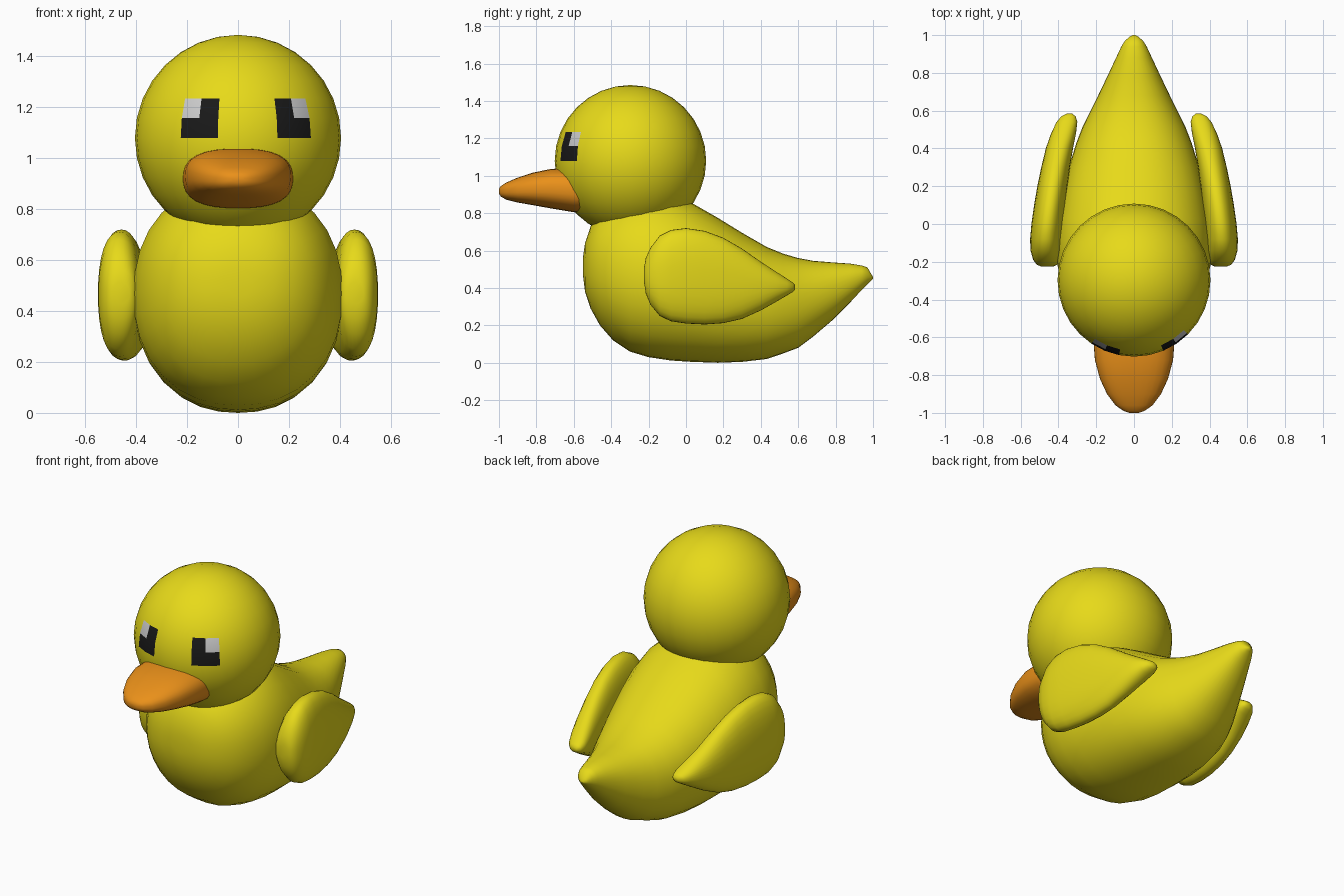
import bpy, bmesh
from math import sin, cos, pi, atan2, asin, floor


def material(name, rgb):
    m = bpy.data.materials.new(name)
    m.diffuse_color = (*rgb, 1)
    return m


yellow = material("yellow", (0.80, 0.70, 0.01))
orange = material("orange", (0.82, 0.28, 0.01))
black = material("black", (0.01, 0.01, 0.01))
white = material("white", (0.8, 0.8, 0.8))


def loft(name, stations, mat, power=2.3, sides=32, mirror=False):
    """Skin rounded sections along y: (y, z_low, z_high, half_width, x_centre)."""
    bm = bmesh.new()
    rings = []
    for y, lo, hi, hw, xc in stations:
        ring = []
        for i in range(sides):
            c, s = cos(2 * pi * i / sides), sin(2 * pi * i / sides)
            k = (abs(c) ** power + abs(s) ** power) ** (-1 / power)
            ring.append(bm.verts.new((xc + hw * c * k, y, (lo + hi) / 2 + (hi - lo) / 2 * s * k)))
        rings.append(ring)
    for a, b in zip(rings, rings[1:]):
        for i in range(sides):
            j = (i + 1) % sides
            bm.faces.new((a[i], a[j], b[j], b[i]))
    bm.faces.new(rings[0])
    bm.faces.new(rings[-1])
    bmesh.ops.recalc_face_normals(bm, faces=bm.faces)
    for f in bm.faces:
        f.smooth = True
    mesh = bpy.data.meshes.new(name)
    bm.to_mesh(mesh)
    bm.free()
    mesh.materials.append(mat)
    ob = bpy.data.objects.new(name, mesh)
    bpy.context.collection.objects.link(ob)
    if mirror:
        centre = bpy.data.objects.new(name + "_mirror_centre", None)
        centre.hide_render = True
        bpy.context.collection.objects.link(centre)
        ob.modifiers.new("mirror", "MIRROR").mirror_object = centre
    return ob


# Body with upturned tail
loft("body", [
    (-0.55, 0.46, 0.57, 0.06, 0), (-0.54, 0.38, 0.64, 0.14, 0), (-0.51, 0.29, 0.73, 0.22, 0),
    (-0.46, 0.20, 0.80, 0.29, 0), (-0.39, 0.12, 0.85, 0.345, 0), (-0.30, 0.06, 0.89, 0.385, 0),
    (-0.20, 0.03, 0.905, 0.41, 0), (-0.08, 0.012, 0.895, 0.41, 0), (0.03, 0.005, 0.855, 0.40, 0),
    (0.17, 0.0, 0.775, 0.375, 0), (0.30, 0.005, 0.695, 0.345, 0), (0.43, 0.02, 0.62, 0.305, 0),
    (0.52, 0.05, 0.583, 0.27, 0), (0.60, 0.08, 0.56, 0.23, 0), (0.68, 0.14, 0.545, 0.19, 0),
    (0.78, 0.225, 0.537, 0.142, 0), (0.88, 0.325, 0.53, 0.095, 0), (0.94, 0.39, 0.52, 0.067, 0),
    (0.97, 0.42, 0.51, 0.048, 0), (0.99, 0.44, 0.475, 0.025, 0), (1.0, 0.45, 0.46, 0.008, 0)],
    yellow, 2.2)

# Wings
loft("wings", [
    (-0.224, 0.43, 0.51, 0.035, 0.46), (-0.215, 0.37, 0.56, 0.055, 0.46),
    (-0.19, 0.31, 0.615, 0.07, 0.464), (-0.14, 0.25, 0.68, 0.082, 0.466),
    (-0.08, 0.222, 0.71, 0.085, 0.465), (0.0, 0.21, 0.72, 0.085, 0.458),
    (0.10, 0.205, 0.705, 0.083, 0.446), (0.20, 0.212, 0.668, 0.08, 0.432),
    (0.30, 0.235, 0.61, 0.076, 0.415), (0.40, 0.28, 0.54, 0.072, 0.395),
    (0.48, 0.325, 0.488, 0.066, 0.373), (0.54, 0.36, 0.45, 0.055, 0.355),
    (0.57, 0.378, 0.43, 0.038, 0.347), (0.584, 0.393, 0.415, 0.015, 0.342)],
    yellow, 2.3, mirror=True)

# Beak, its root buried in the head
loft("beak", [
    (-1.0, 0.905, 0.93, 0.025, 0), (-0.99, 0.888, 0.945, 0.055, 0), (-0.96, 0.872, 0.964, 0.098, 0),
    (-0.90, 0.857, 0.99, 0.143, 0), (-0.82, 0.843, 1.016, 0.18, 0), (-0.72, 0.825, 1.037, 0.207, 0),
    (-0.60, 0.805, 1.04, 0.216, 0), (-0.46, 0.80, 1.03, 0.215, 0)],
    orange, 2.6)

# Head, with the eyes coloured onto single faces of the sphere
bpy.ops.mesh.primitive_uv_sphere_add(segments=32, ring_count=16, radius=0.405, location=(0, -0.297, 1.08))
head = bpy.context.object
head.name = "head"
for m in (yellow, black, white):
    head.data.materials.append(m)
eye_faces = {(-3, 0): 1, (-2, 0): 1, (2, 0): 1, (3, 0): 1,
             (-2, 1): 1, (2, 1): 1, (-3, 1): 2, (3, 1): 2}
step = pi / 16
for p in head.data.polygons:
    c = p.center
    column = floor(atan2(c.x, -c.y) / step)
    row = floor(asin(c.z / c.length) / step)
    p.material_index = eye_faces.get((column, row), 0)
    p.use_smooth = True
